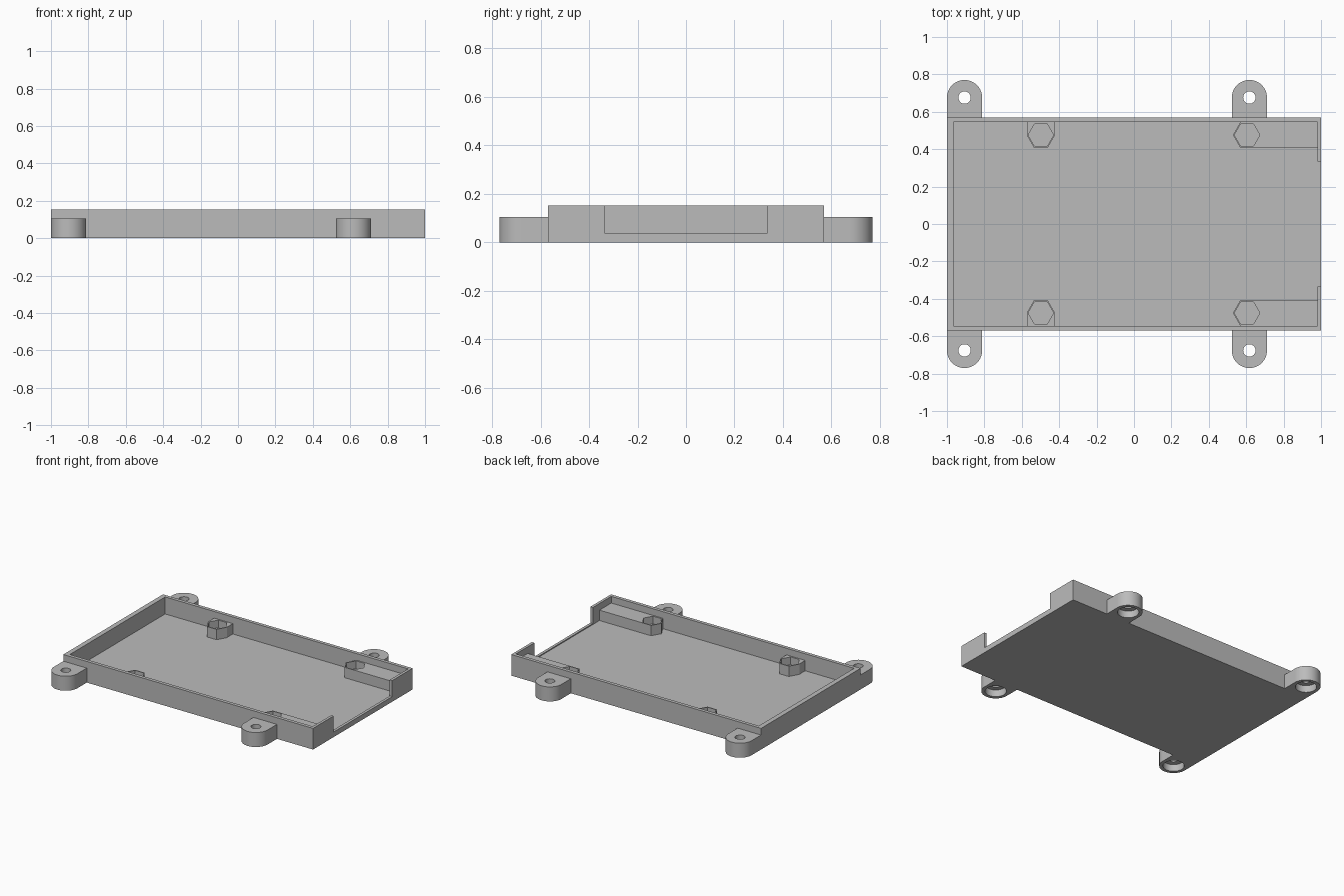
import bpy
import bmesh
from math import sin, cos, pi, radians

if "Cube" in bpy.data.objects:
    bpy.data.objects.remove(bpy.data.objects["Cube"], do_unlink=True)

grey = bpy.data.materials.new("plain grey")
grey.use_nodes = True
COLOUR = (0.5, 0.5, 0.5, 1)
grey.diffuse_color = COLOUR
grey.node_tree.nodes["Principled BSDF"].inputs["Base Color"].default_value = COLOUR


def prism(name, points, z0, z1):
    """Extrude a flat outline from z0 up to z1."""
    bm = bmesh.new()
    base = bm.faces.new([bm.verts.new((x, y, z0)) for x, y in points])
    top = bmesh.ops.extrude_face_region(bm, geom=[base])["geom"]
    for v in top:
        if isinstance(v, bmesh.types.BMVert):
            v.co.z = z1
    bmesh.ops.recalc_face_normals(bm, faces=bm.faces)
    mesh = bpy.data.meshes.new(name)
    bm.to_mesh(mesh)
    bm.free()
    mesh.materials.append(grey)
    obj = bpy.data.objects.new(name, mesh)
    bpy.context.collection.objects.link(obj)
    return obj


def box(name, x0, x1, y0, y1, z0, z1):
    return prism(name, [(x0, y0), (x1, y0), (x1, y1), (x0, y1)], z0, z1)


def ring(x, y, r, n):
    return [(x + r * cos(2 * pi * i / n), y + r * sin(2 * pi * i / n)) for i in range(n)]


def activate(obj):
    bpy.ops.object.select_all(action="DESELECT")
    obj.select_set(True)
    bpy.context.view_layer.objects.active = obj


def combine(obj, tool, operation="DIFFERENCE"):
    """Apply a boolean with a helper solid, then drop the helper."""
    mod = obj.modifiers.new("boolean", "BOOLEAN")
    mod.operation = operation
    mod.solver = "EXACT"
    mod.object = tool
    activate(obj)
    bpy.ops.object.modifier_apply(modifier=mod.name)
    bpy.data.objects.remove(tool, do_unlink=True)


HALF_Y, HEIGHT, FLOOR = 0.57, 0.153, 0.03
INNER_Y, EAR_TOP, POST_TOP = 0.545, 0.105, 0.105

# Open tray with a wide notch in the left end wall
tray = box("tray", -1, 1, -HALF_Y, HALF_Y, 0, HEIGHT)
combine(tray, box("cavity", -0.965, 0.98, -INNER_Y, INNER_Y, FLOOR, 0.3))
combine(tray, box("notch", 0.9, 1.1, -0.335, 0.335, 0.037, 0.3))

for side, label in ((-1, "front"), (1, "back")):
    # Rounded mounting ears, bored from above and counterbored from below
    for x, end in ((-0.906, "right"), (0.617, "left")):
        r, cy = 0.094, 0.676
        arc = [(x + r * cos(pi * i / 32), side * (cy + r * sin(pi * i / 32)))
               for i in range(33)]
        ear = prism(f"{label}_{end}_ear", arc + [(x - r, side * 0.56), (x + r, side * 0.56)],
                    0, EAR_TOP)
        combine(ear, prism("screw_hole", ring(x, side * cy, 0.033, 40), -0.1, 0.2))
        combine(ear, prism("counterbore", ring(x, side * cy, 0.07, 48), -0.1, 0.05))
        activate(ear)
        bpy.ops.object.shade_smooth_by_angle(angle=radians(30))

    # Hexagonal nut posts, backed by a block that joins them to the walls
    for x, x0, x1, end in ((-0.498, -0.573, -0.423, "right"), (0.605, 0.567, 0.985, "left")):
        y = side * 0.476
        post = prism(f"{label}_{end}_nut_post", ring(x, y, 0.076, 6), 0.02, POST_TOP)
        inner = side * (0.476 if end == "right" else 0.41)
        lo, hi = sorted((inner, side * 0.55))
        combine(post, box("backing", x0, x1, lo, hi, 0.02, POST_TOP), "UNION")
        combine(post, prism("nut_recess", ring(x, y, 0.068, 6), 0.05, 0.3))
